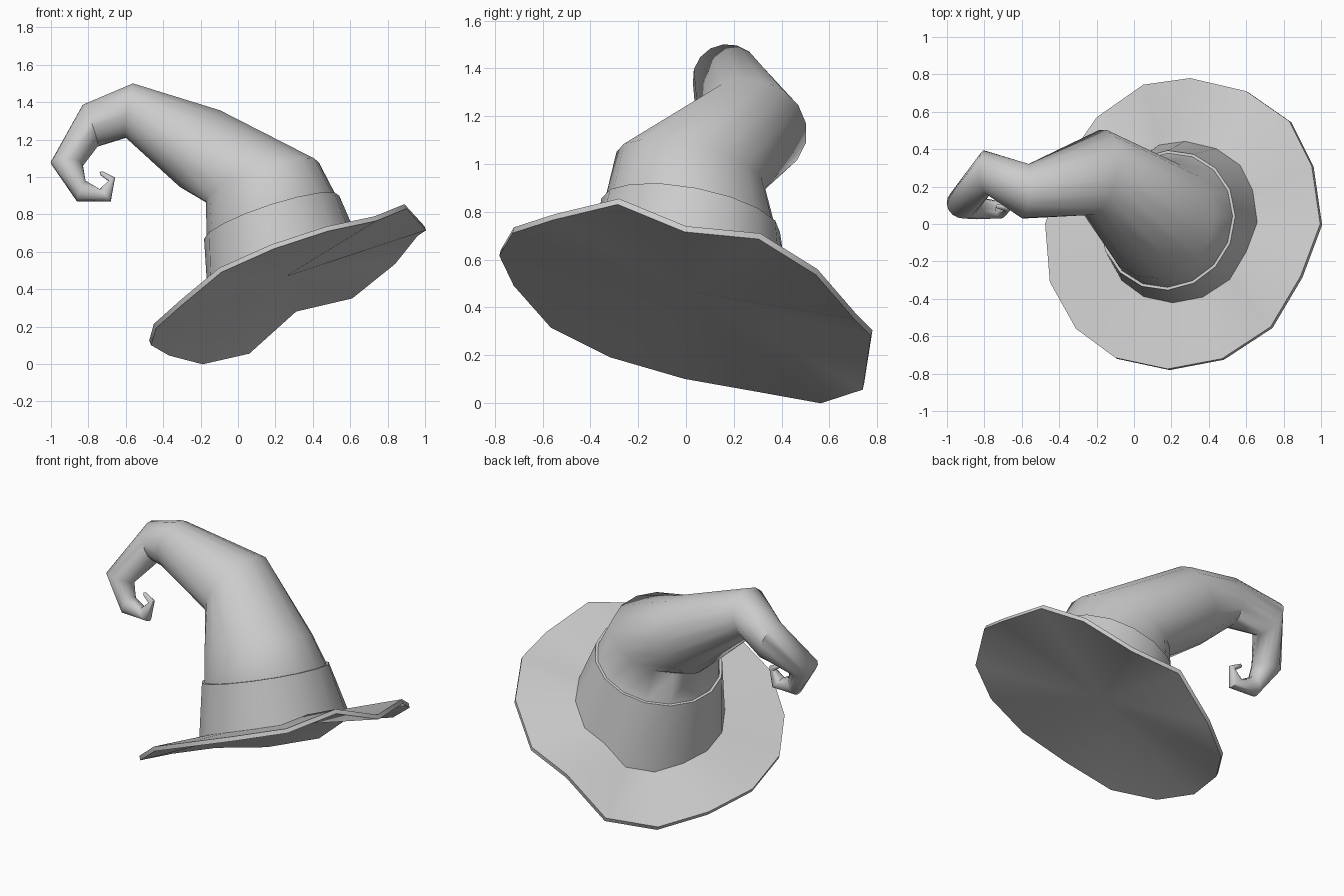
import bpy, math
from mathutils import Vector

if "Cube" in bpy.data.objects:
    bpy.data.objects.remove(bpy.data.objects["Cube"])

SIDES = 16


def make_part(name, rings, start=None, end=None, angle=40):
    """Skin a stack of equal-sided rings, with optional fan points at the ends."""
    n = len(rings[0])
    verts = [p for r in rings for p in r]
    faces = []
    for k in range(len(rings) - 1):
        for i in range(n):
            j = (i + 1) % n
            faces.append((k * n + i, k * n + j, (k + 1) * n + j, (k + 1) * n + i))
    for point, base, flip in ((start, 0, True), (end, (len(rings) - 1) * n, False)):
        if point is not None:
            c = len(verts)
            verts.append(point)
            for i in range(n):
                a, b = base + i, base + (i + 1) % n
                faces.append((b, a, c) if flip else (a, b, c))
    mesh = bpy.data.meshes.new(name)
    mesh.from_pydata([tuple(v) for v in verts], [], faces)
    ob = bpy.data.objects.new(name, mesh)
    bpy.context.collection.objects.link(ob)
    bpy.ops.object.select_all(action='DESELECT')
    ob.select_set(True)
    bpy.context.view_layer.objects.active = ob
    bpy.ops.object.shade_smooth_by_angle(angle=math.radians(angle))
    return ob


def circle(center, u, normal, radius):
    v = normal.cross(u)
    return [center + radius * (math.cos(t) * u + math.sin(t) * v)
            for t in (2 * math.pi * i / SIDES for i in range(SIDES))]


# Wavy brim: rim points anticlockwise from the right
rim = [Vector(p) for p in (
    (.995, 0, .74), (.95, .31, .71), (.83, .55, .56), (.60, .71, .375),
    (.30, .78, .305), (.05, .745, .08), (-.20, .57, .023), (-.38, .31, .07),
    (-.475, 0, .125), (-.45, -.31, .215), (-.31, -.56, .34), (-.10, -.715, .515),
    (.18, -.775, .64), (.47, -.72, .735), (.73, -.55, .79), (.89, -.28, .855))]
drop = Vector((-.40, .22, .9)).normalized() * .027
hub = Vector((.24, .02, .49))
base = [hub.lerp(p, .555) for p in rim]
make_part("brim", [[p - drop for p in rim], rim, base], start=hub - drop)

# Crown: centre, axis and radius of each ring along the bent cone
path = [
    ((.18, .02, .785), (-.33, .19, 1), .365),
    ((.13, .02, .975), (-.36, .25, 1), .32),
    ((-.20, .275, 1.15), (-.87, .17, .47), .235),
    ((-.58, .175, 1.355), (-.99, .10, .14), .148),
    ((-.79, .275, 1.275), (-.92, -.10, -.33), .12),
    ((-.915, .11, 1.07), (-.10, -.40, -1), .087),
    ((-.838, .085, .925), (.85, -.10, -.35), .06),
    ((-.71, .075, .902), (.75, .05, .65), .045),
    ((-.675, .085, .988), (-.45, .10, .85), .02),
    ((-.73, .095, 1.02), (-.85, .05, .45), .012)]
rings, prev, u = [], None, Vector((1, 0, 0))
for c, axis, r in path:
    n = Vector(axis).normalized()
    if prev:
        u = prev.rotation_difference(n) @ u
    u = (u - n * u.dot(n)).normalized()
    rings.append(circle(Vector(c), u, n, r))
    prev = n
make_part("crown", rings, end=Vector((-.74, .097, 1.027)), angle=60)

# Band: sleeve from the brim up to a narrow lip against the crown
n = Vector(path[0][1]).normalized()
u = Vector((1, 0, 0))
u = (u - n * u.dot(n)).normalized()
make_part("band", [base, circle(Vector(path[0][0]), u, n, .38), rings[0]])
